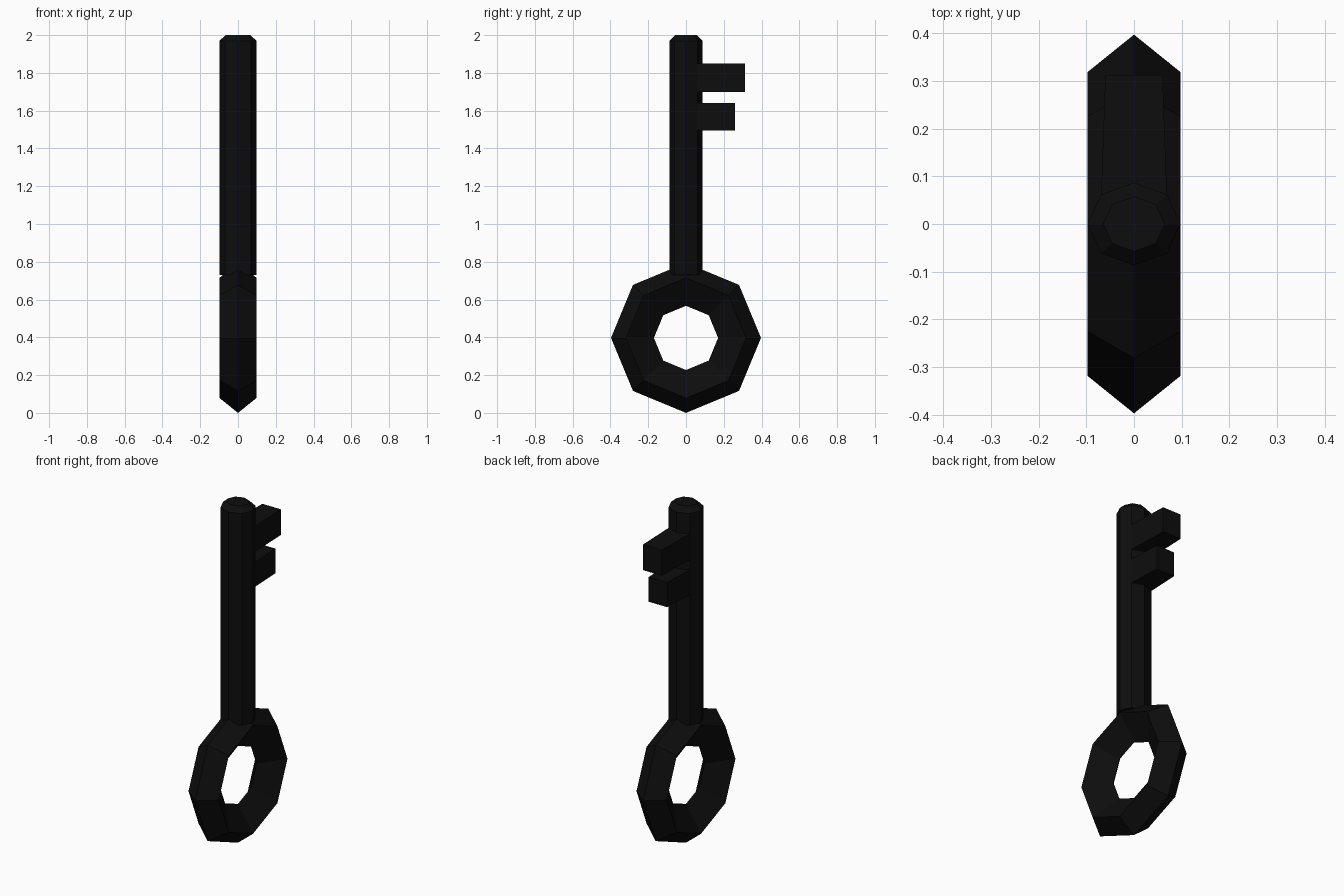
import bpy, bmesh
from math import sin, cos, pi

if "Cube" in bpy.data.objects:
    bpy.data.objects.remove(bpy.data.objects["Cube"])

black = bpy.data.materials.new("black_metal")
black.diffuse_color = (0.004, 0.004, 0.004, 1)
black.use_nodes = True
black.node_tree.nodes["Principled BSDF"].inputs["Base Color"].default_value = black.diffuse_color


def add_object(name, bm):
    bmesh.ops.recalc_face_normals(bm, faces=bm.faces)
    mesh = bpy.data.meshes.new(name)
    bm.to_mesh(mesh)
    bm.free()
    mesh.materials.append(black)
    obj = bpy.data.objects.new(name, mesh)
    bpy.context.collection.objects.link(obj)
    return obj


# Ring handle: diamond section (radius, x) swept round an octagon
def ring_handle(center_z, section, sides=8):
    bm = bmesh.new()
    loops = []
    for i in range(sides):
        a = 2 * pi * i / sides
        loops.append([bm.verts.new((x, r * cos(a), center_z + r * sin(a)))
                      for r, x in section])
    n = len(section)
    for i in range(sides):
        p, q = loops[i], loops[(i + 1) % sides]
        for j in range(n):
            k = (j + 1) % n
            bm.faces.new((p[j], p[k], q[k], q[j]))
    add_object("ring_handle", bm)


# Shaft: slightly flattened octagonal rod with a chamfered tip
def shaft(levels, rx, ry, sides=8):
    bm = bmesh.new()
    loops = []
    for z, s in levels:
        loops.append([bm.verts.new((rx * s * cos(2 * pi * i / sides),
                                    ry * s * sin(2 * pi * i / sides), z))
                      for i in range(sides)])
    for p, q in zip(loops, loops[1:]):
        for i in range(sides):
            j = (i + 1) % sides
            bm.faces.new((p[i], p[j], q[j], q[i]))
    bm.faces.new(loops[0])
    bm.faces.new(loops[-1])
    add_object("shaft", bm)


# Tooth: block tapering a little towards its free end
def tooth(name, z0, z1, y_end):
    bm = bmesh.new()
    bmesh.ops.create_cube(bm, size=1)
    for v in bm.verts:
        outer = v.co.y > 0
        half = 0.06 if outer else 0.07
        v.co = (half if v.co.x > 0 else -half,
                y_end if outer else 0.03,
                z1 if v.co.z > 0 else z0)
    add_object(name, bm)


ring_handle(0.397, [(0.397, 0), (0.318, 0.098), (0.17, 0), (0.318, -0.098)])
shaft([(0.73, 1), (1.97, 1), (2.0, 0.66)], 0.098, 0.087)
tooth("upper_tooth", 1.70, 1.85, 0.312)
tooth("lower_tooth", 1.495, 1.64, 0.26)
